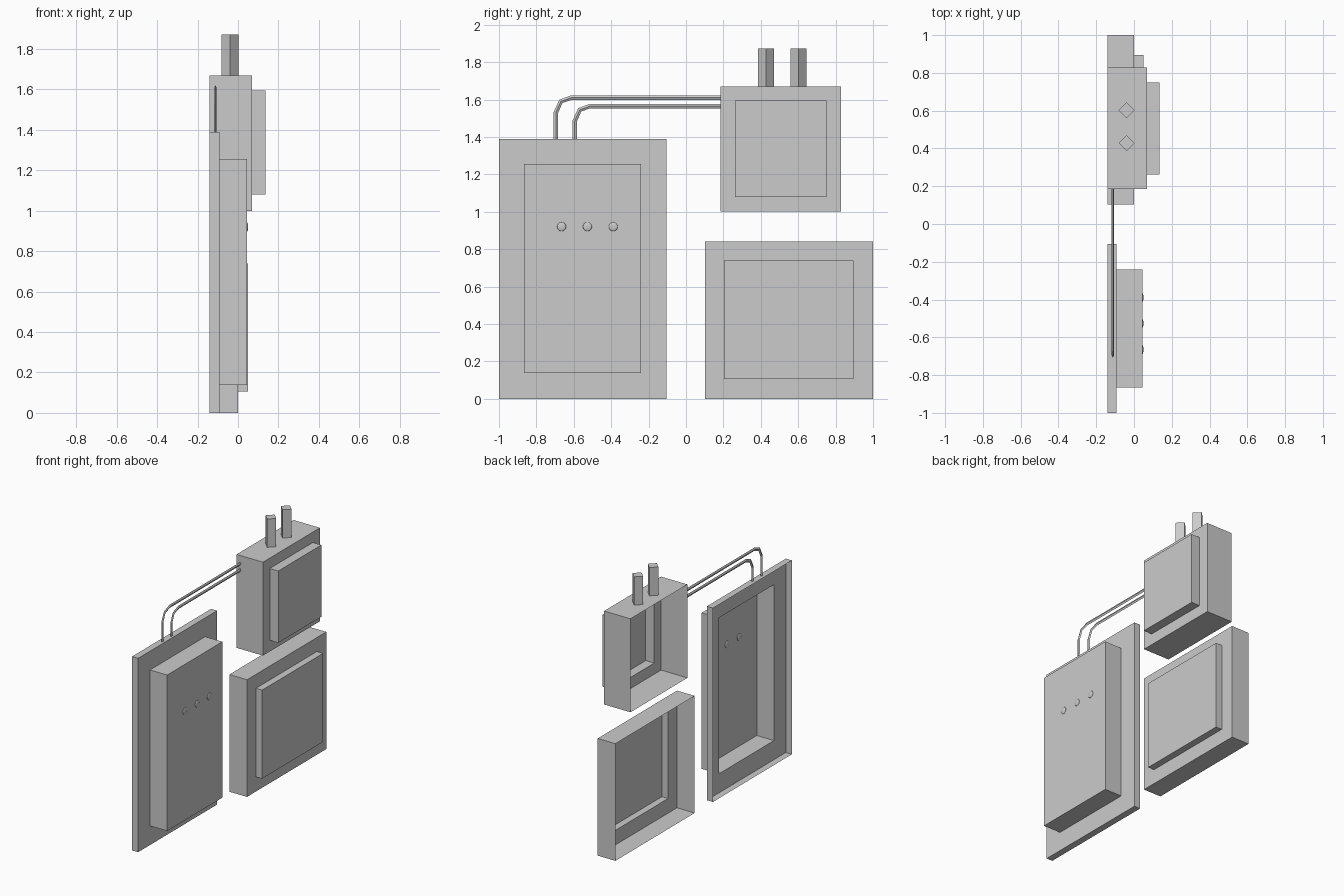
import bpy, bmesh, math
from mathutils import Vector, Matrix

if "Cube" in bpy.data.objects:
    bpy.data.objects.remove(bpy.data.objects["Cube"])

BACK = -0.14  # open rear plane of all cabinets


def finish(name, bm):
    bmesh.ops.recalc_face_normals(bm, faces=bm.faces)
    me = bpy.data.meshes.new(name)
    bm.to_mesh(me)
    bm.free()
    ob = bpy.data.objects.new(name, me)
    bpy.context.collection.objects.link(ob)
    return ob


def bridge_loops(bm, a, b):
    for i in range(len(a)):
        j = (i + 1) % len(a)
        bm.faces.new((a[i], a[j], b[j], b[i]))


# Stepped cabinet shell with a raised door, open at the back
def cabinet(name, outer, inner, x_body, x_door):
    bm = bmesh.new()
    loops = []
    for (y0, y1, z0, z1), x in ((outer, BACK), (outer, x_body),
                                (inner, x_body), (inner, x_door)):
        loops.append([bm.verts.new((x, y, z)) for y, z in
                      ((y0, z0), (y1, z0), (y1, z1), (y0, z1))])
    for a, b in zip(loops, loops[1:]):
        bridge_loops(bm, a, b)
    front = bm.faces.new(loops[-1])
    ob = finish(name, bm)
    # make sure the door faces +x
    if ob.data.polygons[-1].normal.x < 0:
        ob.data.flip_normals()
    return ob


cabinet("tall_cabinet", (-1.0, -0.105, 0, 1.39), (-0.865, -0.24, 0.137, 1.255), -0.092, 0.044)
cabinet("low_cabinet", (0.102, 1.0, 0, 0.84), (0.203, 0.895, 0.105, 0.74), 0.0, 0.049)
cabinet("upper_cabinet", (0.184, 0.829, 1.0, 1.67), (0.262, 0.75, 1.08, 1.595), 0.069, 0.136)

# Square posts turned 45 degrees on top of the upper cabinet
for i, y in enumerate((0.428, 0.602)):
    bm = bmesh.new()
    bmesh.ops.create_cone(bm, cap_ends=True, segments=4, radius1=0.042, radius2=0.042,
                          depth=0.203, matrix=Matrix.Translation((-0.039, y, 1.7715)))
    finish(f"post_{i + 1}", bm)


# Thin diamond-section conduit swept along a path in the yz plane
def conduit(name, path, x=-0.112, half_x=0.006, half=0.012):
    pts = [Vector(p) for p in path]
    bm = bmesh.new()
    rings = []
    for i, p in enumerate(pts):
        d0 = (p - pts[max(i - 1, 0)]).normalized()
        d1 = (pts[min(i + 1, len(pts) - 1)] - p).normalized()
        t = (d0 + d1).normalized()
        n = Vector((-t.y, t.x))
        o = n * half
        rings.append([bm.verts.new(v) for v in (
            (x + half_x, p.x, p.y), (x, p.x + o.x, p.y + o.y),
            (x - half_x, p.x, p.y), (x, p.x - o.x, p.y - o.y))])
    for a, b in zip(rings, rings[1:]):
        bridge_loops(bm, a, b)
    finish(name, bm)


for i, (y, z) in enumerate(((-0.696, 1.61), (-0.595, 1.565))):
    conduit(f"conduit_{i + 1}", [(y, 1.39), (y, z - 0.08), (y + 0.027, z - 0.02),
                                 (y + 0.082, z), (0.184, z)])

# Row of shallow round buttons on the tall door
for i in range(3):
    bm = bmesh.new()
    m = Matrix.Translation((0.044, -0.665 + 0.138 * i, 0.92)) @ Matrix.Diagonal((0.006, 0.024, 0.024, 1))
    bmesh.ops.create_uvsphere(bm, u_segments=16, v_segments=8, radius=1, matrix=m)
    for f in bm.faces:
        f.smooth = True
    finish(f"button_{i + 1}", bm)
